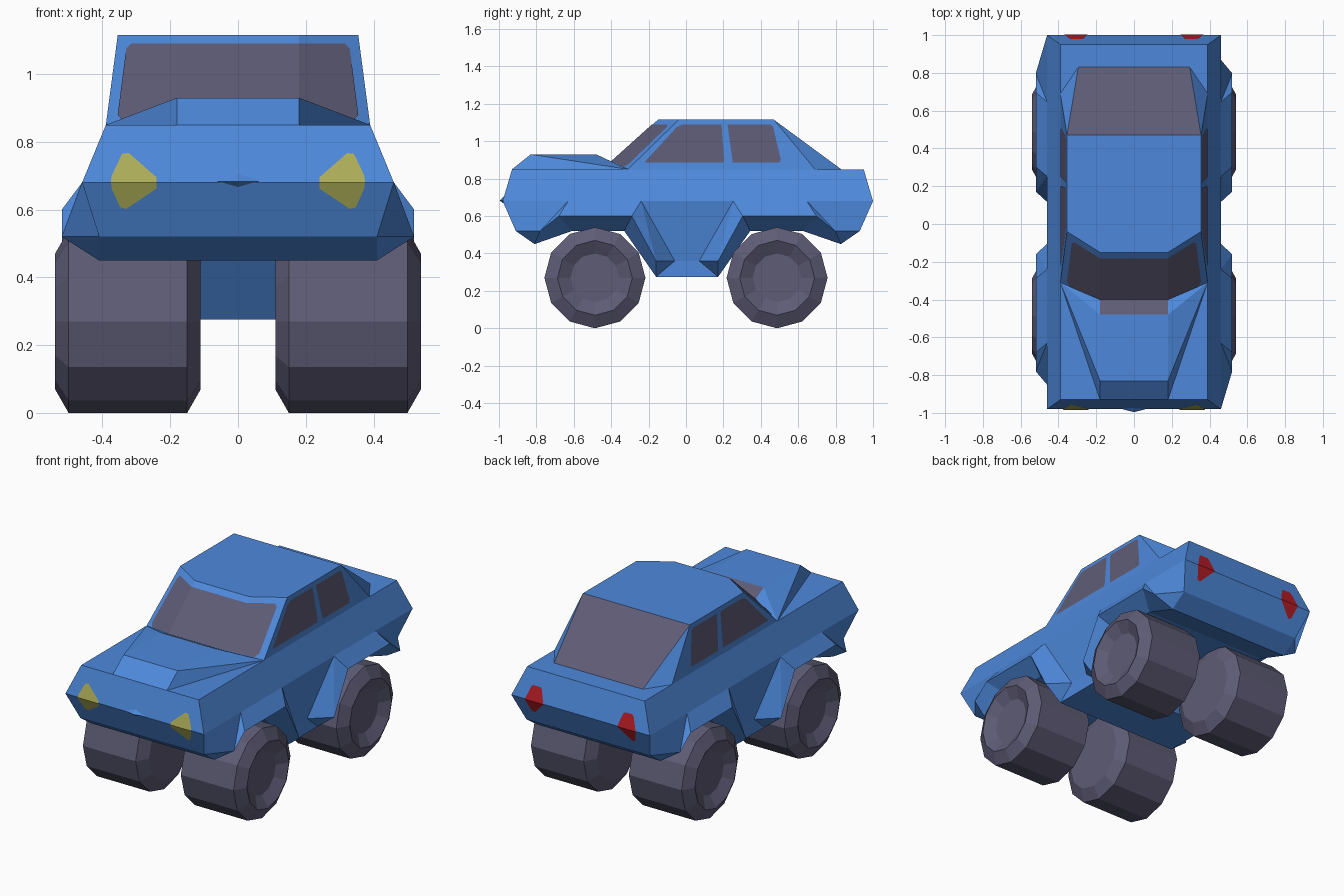
import bpy, bmesh, math
from mathutils import Vector

if "Cube" in bpy.data.objects:
    bpy.data.objects.remove(bpy.data.objects["Cube"])


def material(name, rgb):
    m = bpy.data.materials.new(name)
    m.diffuse_color = (*rgb, 1)
    m.use_nodes = True
    m.node_tree.nodes["Principled BSDF"].inputs["Base Color"].default_value = m.diffuse_color
    return m


BLUE = material("blue paint", (0.075, 0.25, 0.71))
GREY = material("dark grey", (0.112, 0.106, 0.180))
YELLOW = material("lamp yellow", (0.42, 0.42, 0.10))
RED = material("lamp red", (0.46, 0.012, 0.018))


def flip(p):
    return (-p[0], p[1], p[2])


def rear(p):
    """Front half point carried over to the rear half."""
    return (p[0], -p[1] * 1.01 + 0.01, p[2])


def both(polys):
    return polys + [[flip(p) for p in reversed(poly)] for poly in polys]


def across(*pts):
    """Face spanning from the +x points to their mirror image."""
    return list(pts) + [flip(p) for p in reversed(pts)]


def build(name, polys, mats, plate=False):
    bm = bmesh.new()
    for poly in polys:
        pts = []
        for p in poly:
            if p not in pts:
                pts.append(p)
        if len(pts) > 2:
            bm.faces.new([bm.verts.new(p) for p in pts])
    bmesh.ops.remove_doubles(bm, verts=bm.verts, dist=1e-4)
    if plate:  # thin details face away from the car's middle
        for f in bm.faces:
            f.normal_update()
            if f.normal.dot(f.calc_center_median() - Vector((0, 0.1, 0.7))) < 0:
                f.normal_flip()
    else:
        bmesh.ops.recalc_face_normals(bm, faces=bm.faces)
    me = bpy.data.meshes.new(name)
    bm.to_mesh(me)
    bm.free()
    for m in mats:
        me.materials.append(m)
    ob = bpy.data.objects.new(name, me)
    bpy.context.collection.objects.link(ob)
    return ob


# Lower body: columns of (waist, arch lip, underside), front half then rear half
wa, wb, wc = (.46, -.98, .68), (.46, -.63, .68), (.46, -.24, .68)
ua, ub = (.41, -.81, .45), (.41, -.16, .275)
front = [
    (wa, (.41, -.91, .52), ua),
    (wb, (.52, -.78, .52), ua),
    (wb, (.52, -.68, .60), (.41, -.61, .52)),
    (wc, (.52, -.29, .60), (.41, -.33, .52)),
    (wc, (.52, -.16, .36), ub),
    (wc, (.41, -.06, .36), ub),
]
cols = front + [tuple(rear(p) for p in c) for c in reversed(front)]
half, mid = [], []
for (w0, l0, u0), (w1, l1, u1) in zip(cols, cols[1:]):
    half += [[w0, w1, l1, l0], [l0, l1, u1, u0]]
    if u0 != u1:
        mid.append(across(u0, u1))

# Shoulders, hood and cabin
s0, s1, s2, s3 = [(.39, y, .85) for y in (-.93, -.31, .69, .95)]
h0, h1, h2, h3 = (.18, -.93, .85), (.18, -.83, .93), (.18, -.48, .93), (.18, -.40, .89)
r0, r1, r2 = (.18, -.15, 1.115), (.355, -.04, 1.115), (.355, .47, 1.115)
b = (.295, .83, .85)
half += [[c[0] for c in cols] + [s3, s2, s1, s0],
         [s0, s1, h0], [h0, h1, s1], [h1, h2, s1], [h2, h3, s1],
         [h3, r0, r1, s1], [s1, s2, r2, r1], [r2, s2, b], [s2, s3, b]]
mid += [across(h0, h1), across(h1, h2), across(h2, h3), across(h3, r0),
        across(r0, r1, r2), across(r2, b), across(b, s3)]

# Nose and tail faces
(wf, lf, uf), (wr, lr, ur) = cols[0], cols[-1]
mid += [across(wf, s0, h0), across(wf, lf), across(lf, uf),
        across(wr, s3), across(wr, lr), across(lr, ur)]
body = build("body", both(half) + mid, [BLUE, GREY])
for f in body.data.polygons:  # rear window is the whole sloping centre face
    if f.normal.y > .3 and f.center.z > .9 and abs(f.center.x) < .01:
        f.material_index = 1


# Windshield glass, following the three-part windshield
def shield(x, z):
    return (x, -.154 + max(abs(x) - .18, 0) * .629 + (z - 1.115) * 1.111, z)


side_glass = [shield(x, z) for x, z in
              ((.18, .893), (.34, .864), (.355, .88), (.33, 1.075), (.315, 1.09), (.18, 1.09))]
build("windshield", both([side_glass]) + [across(side_glass[0], side_glass[-1])],
      [GREY], True)

# Side windows
panes = [[(-.225, .885), (.198, .885), (.203, .90), (.19, 1.09), (-.02, 1.09), (-.05, 1.075)],
         [(.25, .885), (.50, .885), (.507, .90), (.465, 1.08), (.45, 1.09), (.222, 1.09)]]
build("side_windows", both([[(.393 - (z - .85) * .132, y, z) for y, z in p] for p in panes]),
      [GREY], True)


# Lamps wrapped over the crease of nose and tail
def lamp_point(x, z):
    slope = .294 if z > .68 else .4375
    return (x, -.984 + abs(z - .68) * slope, z)


def lamp(upper, lower):
    return both([[lamp_point(*p) for p in part] for part in (upper, lower)])


build("headlights", lamp(
    [(.24, .68), (.24, .695), (.322, .767), (.342, .765), (.373, .70), (.375, .68)],
    [(.24, .68), (.24, .662), (.33, .602), (.348, .607), (.372, .66), (.375, .68)]),
    [YELLOW], True)
tail = lamp([(.245, .68), (.27, .755), (.28, .765), (.33, .765), (.34, .755), (.368, .68)],
            [(.245, .68), (.325, .60), (.345, .605), (.368, .68)])
build("tail_lights", [[rear(p) for p in poly] for poly in tail], [RED], True)

# Small pointed trim on the nose
tip, end = (0, -.996, .683), (.07, -.978, .683)
top, low = (0, -.972, .706), (0, -.968, .662)
build("nose_trim", both([[tip, end, top], [tip, end, low]]), [BLUE], True)

# Wheels: twelve-sided lathe with chamfered edges and a dished hub
SIDES = 12
profile = [(.11, .20), (.15, .27), (.50, .27), (.54, .20), (.50, .13)]


def ring(x, r, cy):
    return [(x, cy + r * math.cos(2 * math.pi * i / SIDES),
             .27 + r * math.sin(2 * math.pi * i / SIDES)) for i in range(SIDES)]


for label, cy in (("front", -.487), ("rear", .487)):
    rings = [ring(x, r, cy) for x, r in profile]
    polys = [rings[0], rings[-1]]
    for a, c in zip(rings, rings[1:]):
        for i in range(SIDES):
            j = (i + 1) % SIDES
            polys.append([a[i], a[j], c[j], c[i]])
    build(label + "_wheel_right", polys, [GREY])
    build(label + "_wheel_left", [[flip(p) for p in q] for q in polys], [GREY])
